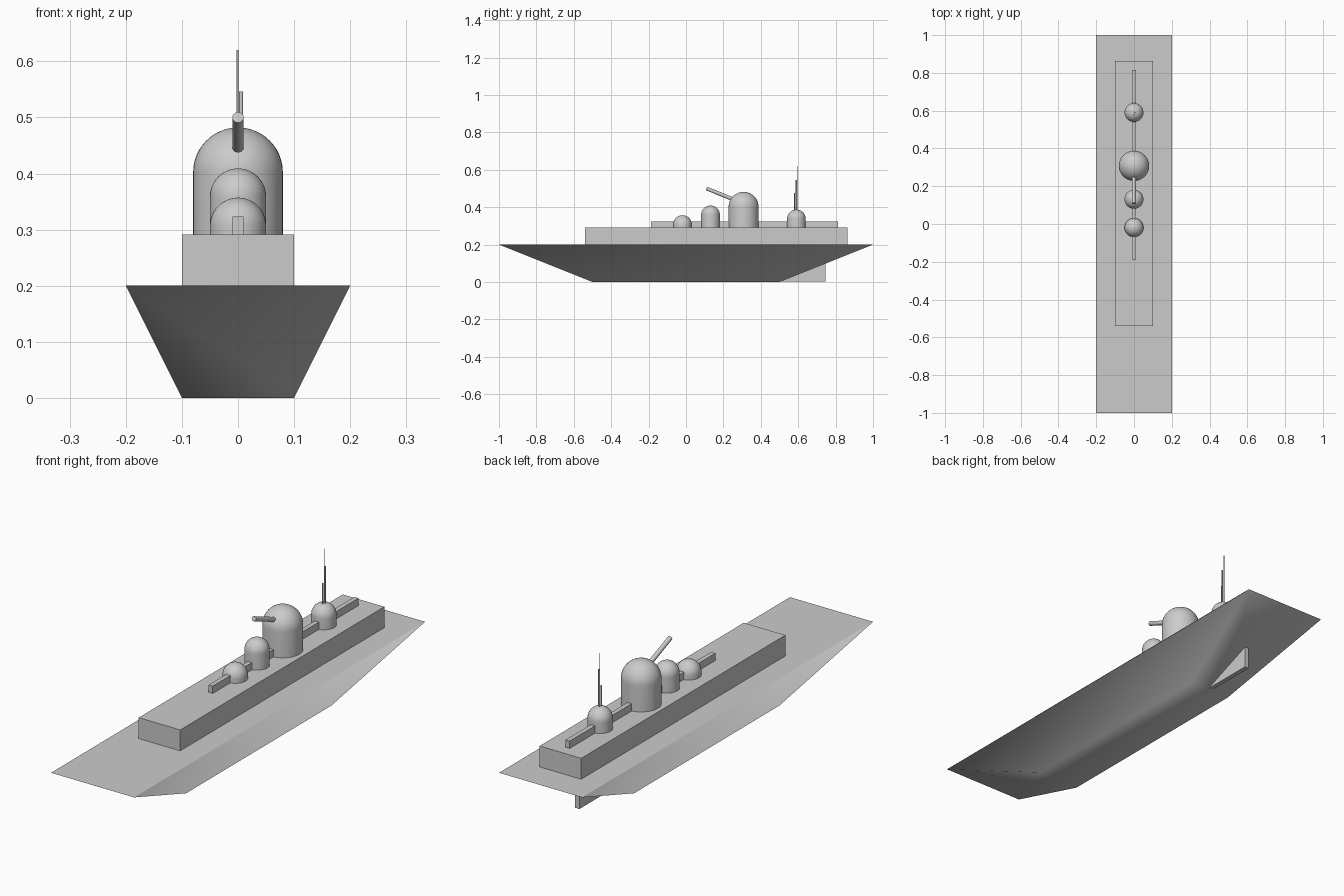
import bpy, bmesh, math
from mathutils import Vector

if "Cube" in bpy.data.objects:
    bpy.data.objects.remove(bpy.data.objects["Cube"])


def finish(name, bm, angle=None):
    bmesh.ops.recalc_face_normals(bm, faces=bm.faces)
    mesh = bpy.data.meshes.new(name)
    bm.to_mesh(mesh)
    bm.free()
    ob = bpy.data.objects.new(name, mesh)
    bpy.context.collection.objects.link(ob)
    if angle:
        bpy.ops.object.select_all(action='DESELECT')
        bpy.context.view_layer.objects.active = ob
        ob.select_set(True)
        bpy.ops.object.shade_smooth_by_angle(angle=math.radians(angle))
    return ob


def box(name, lo, hi):
    bm = bmesh.new()
    bmesh.ops.create_cube(bm, size=1)
    for v in bm.verts:
        v.co = [(a + b) / 2 + c * (b - a) for a, b, c in zip(lo, hi, v.co)]
    return finish(name, bm)


def rod(name, start, end, radius, sides=24):
    start, end = Vector(start), Vector(end)
    axis = end - start
    bm = bmesh.new()
    bmesh.ops.create_cone(bm, cap_ends=True, segments=sides, radius1=radius,
                          radius2=radius, depth=axis.length)
    bmesh.ops.rotate(bm, verts=bm.verts, cent=(0, 0, 0),
                     matrix=axis.to_track_quat('Z', 'Y').to_matrix())
    bmesh.ops.translate(bm, verts=bm.verts, vec=(start + end) / 2)
    return finish(name, bm, 40)


def dome(name, y, radius, base, top):
    # Straight drum capped with a hemisphere, spun from one profile
    steps = 12
    profile = [(0, base), (radius, base)]
    for i in range(steps + 1):
        a = math.pi / 2 * i / steps
        profile.append((radius * math.cos(a), top - radius + radius * math.sin(a)))
    bm = bmesh.new()
    vs = [bm.verts.new((r, y, z)) for r, z in profile]
    edges = [bm.edges.new(p) for p in zip(vs, vs[1:])]
    bmesh.ops.spin(bm, geom=vs + edges, cent=(0, y, 0), axis=(0, 0, 1),
                   angle=2 * math.pi, steps=40)
    bmesh.ops.remove_doubles(bm, verts=bm.verts, dist=1e-5)
    return finish(name, bm, 40)


# Hull: box with the bottom tapered to half size, soft lower edges
bm = bmesh.new()
bmesh.ops.create_cube(bm, size=2)
for v in bm.verts:
    k = 1 if v.co.z > 0 else 0.5
    v.co = (v.co.x * 0.2 * k, v.co.y * k, 0.2 if k == 1 else 0)
finish("hull", bm, 85)

# Deckhouse, roof spine and keel fin
box("deckhouse", (-0.1, -0.54, 0.19), (0.1, 0.863, 0.291))
box("roof_spine", (-0.01, -0.188, 0.28), (0.01, 0.814, 0.323))
box("keel_fin", (-0.01, 0.3, 0.002), (0.01, 0.747, 0.1))

# Domed turrets, front to back
for name, y, r, top in (("front_dome", -0.019, 0.05, 0.357),
                        ("middle_dome", 0.131, 0.05, 0.409),
                        ("gun_turret", 0.308, 0.08, 0.482),
                        ("mast_dome", 0.59, 0.05, 0.387)):
    dome(name, y, r, 0.285, top)

# Gun barrel
rod("gun_barrel", (0, 0.30, 0.423), (0, 0.109, 0.5), 0.01)

# Masts on the rear dome
rod("tall_mast", (-0.001, 0.594, 0.36), (-0.001, 0.594, 0.62), 0.0018, 12)
rod("middle_mast", (0.0055, 0.59, 0.36), (0.0055, 0.59, 0.546), 0.0035, 12)
rod("short_mast", (0, 0.581, 0.36), (0, 0.581, 0.475), 0.003, 12)
